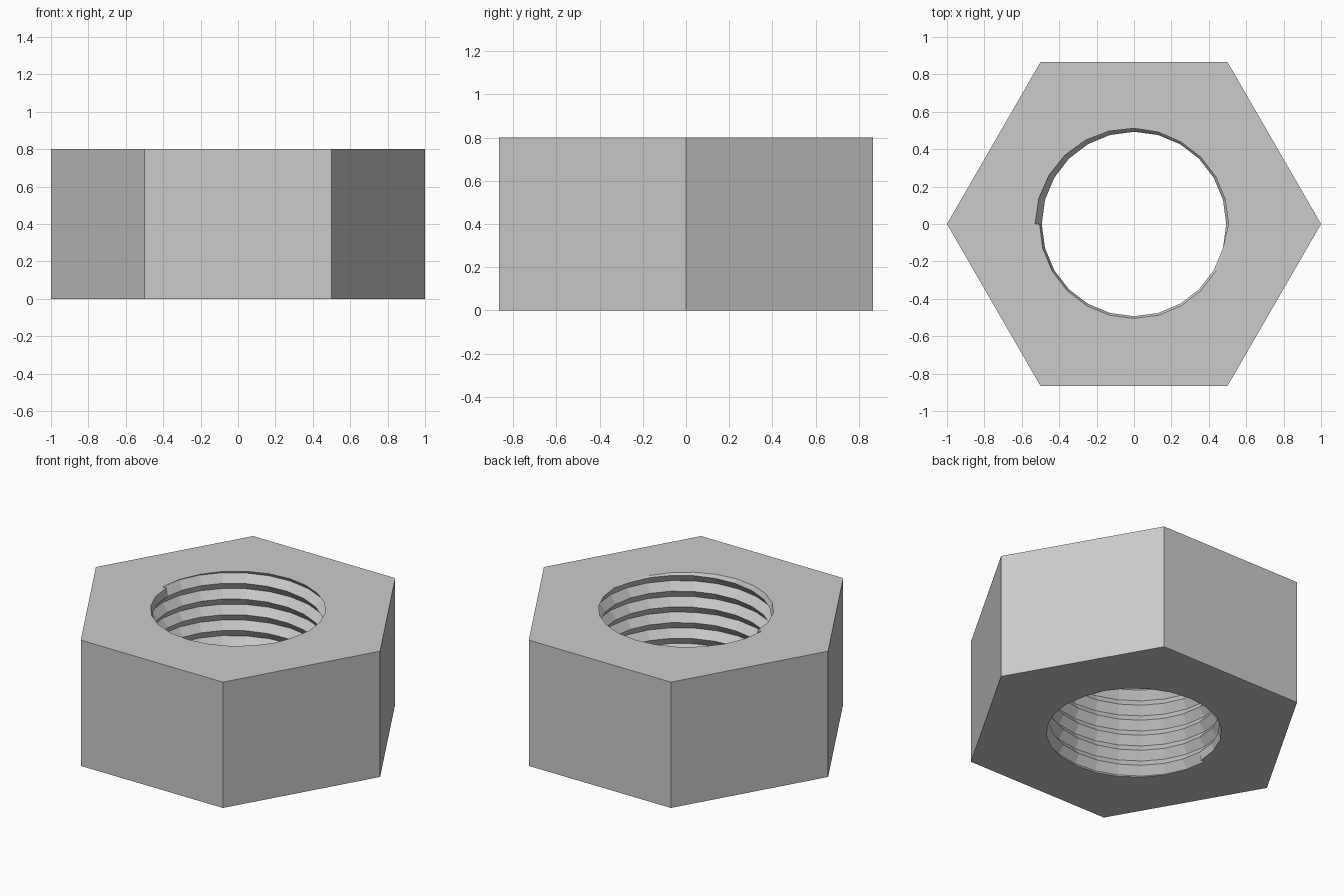
import bpy, bmesh
from math import radians, cos, sin

cube = bpy.data.objects.get("Cube")
if cube:
    bpy.data.objects.remove(cube, do_unlink=True)

HEIGHT, PITCH, TURNS, STEPS = 0.8, 0.1, 8, 24
ROOT, CREST, RIM = 0.53, 0.493, 0.505


def at(radius, degrees, z):
    a = radians(degrees)
    return (radius * cos(a), radius * sin(a), z)


def rim_radius(gap):
    # the groove runs out where it meets the end face
    return max(RIM, ROOT - (ROOT - CREST) * gap / (PITCH / 2))


bm = bmesh.new()


def thread_column(step):
    """Zigzag section of the right-handed thread at one angle, bottom to top."""
    first = PITCH * step / STEPS
    last = first + PITCH * (TURNS - 1)
    bottom = (rim_radius(first), 0)
    top = (rim_radius(HEIGHT - last), HEIGHT)
    low, high = first - PITCH / 2, last + PITCH / 2
    points = [bottom, (CREST, low) if low > 1e-4 else bottom]
    for k in range(TURNS):
        z = first + k * PITCH
        points.append((ROOT, z))
        if k < TURNS - 1:
            points.append((CREST, z + PITCH / 2))
    points += [(CREST, high) if high < HEIGHT - 1e-4 else top, top]
    angle = 180 + 360 * step / STEPS
    return [bm.verts.new(at(r, angle, z)) for r, z in points]


# Threaded bore
columns = [thread_column(i) for i in range(STEPS + 1)]
for a, b in zip(columns, columns[1:]):
    for j in range(len(a) - 1):
        bm.faces.new((a[j], a[j + 1], b[j + 1], b[j]))

# End walls of the groove where the thread starts and stops
start, end = columns[0], columns[-1]
bm.faces.new((end[0], end[1], start[0]))
bm.faces.new((start[-1], start[-2], end[-1]))

# Six outer flats
hexagon = [[bm.verts.new(at(1, 60 * i, z)) for z in (0, HEIGHT)] for i in range(6)]
for i in range(6):
    a, b = hexagon[i], hexagon[(i + 1) % 6]
    bm.faces.new((a[0], b[0], b[1], a[1]))

bmesh.ops.remove_doubles(bm, verts=bm.verts[:], dist=1e-5)

# Top and bottom faces around the bore
for level in (0, HEIGHT):
    loop = [e for e in bm.edges if e.is_boundary
            and all(abs(v.co.z - level) < 1e-5 for v in e.verts)]
    bmesh.ops.triangle_fill(bm, edges=loop, use_beauty=True, use_dissolve=False)
bmesh.ops.recalc_face_normals(bm, faces=bm.faces[:])

mesh = bpy.data.meshes.new("hex_nut")
bm.to_mesh(mesh)
bm.free()
nut = bpy.data.objects.new("hex_nut", mesh)
bpy.context.collection.objects.link(nut)

# Plain grey metal
grey = bpy.data.materials.new("grey_metal")
grey.use_nodes = True
colour = (0.6, 0.6, 0.6, 1)
grey.diffuse_color = colour
grey.node_tree.nodes["Principled BSDF"].inputs["Base Color"].default_value = colour
mesh.materials.append(grey)
